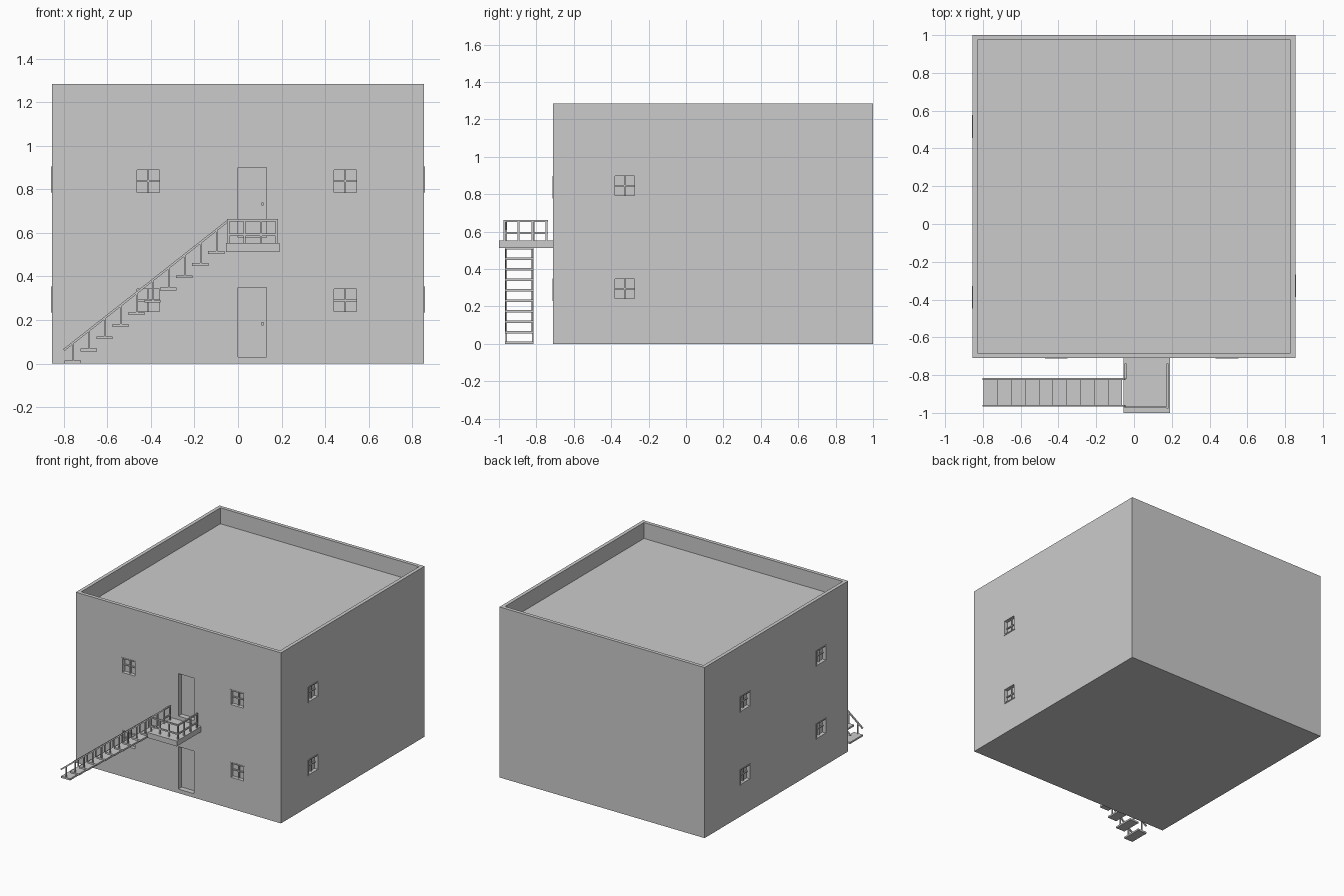
import bpy
import bmesh
from mathutils import Vector

cube = bpy.data.objects.get("Cube")
if cube:
    bpy.data.objects.remove(cube, do_unlink=True)

grey = bpy.data.materials.new("plain_grey")
grey.use_nodes = True
grey.diffuse_color = (0.6, 0.6, 0.6, 1)
grey.node_tree.nodes["Principled BSDF"].inputs["Base Color"].default_value = (0.6, 0.6, 0.6, 1)


def add_box(bm, low, high):
    low, high = Vector(low), Vector(high)
    verts = bmesh.ops.create_cube(bm, size=1)["verts"]
    for v in verts:
        v.co = (low + high) / 2 + v.co * (high - low)


def add_bar(bm, start, end, width=0.01):
    """Square bar between two points, ends included."""
    start, end = Vector(start), Vector(end)
    axis = end - start
    turn = axis.to_track_quat("Z", "Y")
    for v in bmesh.ops.create_cube(bm, size=1)["verts"]:
        v.co = (start + end) / 2 + turn @ Vector((v.co.x * width, v.co.y * width, v.co.z * axis.length))


def finish(bm, name):
    mesh = bpy.data.meshes.new(name)
    bmesh.ops.recalc_face_normals(bm, faces=bm.faces)
    bm.to_mesh(mesh)
    bm.free()
    mesh.materials.append(grey)
    obj = bpy.data.objects.new(name, mesh)
    bpy.context.collection.objects.link(obj)
    return obj


HALF, FRONT, BACK, TOP, ROOF, WALL = 0.855, -0.71, 1.0, 1.285, 1.165, 0.027


# Wall frames: u runs along the wall, d goes inward from its surface
def front_wall(u, d, z):
    return (u, FRONT + d, z)


def right_hand_wall(u, d, z):
    return (HALF - d, u, z)


def left_hand_wall(u, d, z):
    return (-HALF + d, u, z)


def wall_box(bm, wall, u0, u1, d0, d1, z0, z1):
    a, b = wall(u0, d0, z0), wall(u1, d1, z1)
    add_box(bm, [min(p) for p in zip(a, b)], [max(p) for p in zip(a, b)])


windows = [(wall, u, z)
           for wall, places, heights in ((front_wall, (-0.412, 0.492), (0.29, 0.838)),
                                         (right_hand_wall, (-0.327,), (0.295, 0.845)),
                                         (left_hand_wall, (-0.387, 0.516), (0.295, 0.845)))
           for u in places for z in heights]
doors = [0.03, 0.58]
DOOR_LEFT, DOOR_RIGHT, DOOR_HEIGHT = 0.0, 0.13, 0.32
W = 0.06

# Building block with a sunken roof
bm = bmesh.new()
add_box(bm, (-HALF, FRONT, 0), (HALF, BACK, TOP))
building = finish(bm, "building")

# Openings for roof, windows and doors
bm = bmesh.new()
add_box(bm, (-HALF + WALL, FRONT + WALL, ROOF), (HALF - WALL, BACK - WALL, TOP + 0.1))
for wall, u, z in windows:
    wall_box(bm, wall, u - W, u + W, -0.05, 0.025, z - W, z + W)
for z in doors:
    wall_box(bm, front_wall, DOOR_LEFT, DOOR_RIGHT, -0.05, 0.04, z, z + DOOR_HEIGHT)
cutter = finish(bm, "opening_cutter")
cutter.hide_render = True
cut = building.modifiers.new("openings", "BOOLEAN")
cut.operation = "DIFFERENCE"
cut.solver = "EXACT"
cut.object = cutter
bpy.context.view_layer.objects.active = building
bpy.ops.object.modifier_apply(modifier=cut.name)
bpy.data.objects.remove(cutter, do_unlink=True)

# Window frames with cross bars
bm = bmesh.new()
for wall, u, z in windows:
    t = 0.008
    for s in (-1, 1):
        side = sorted((u + s * W, u + s * (W - t)))
        wall_box(bm, wall, *side, -0.003, 0.026, z - W, z + W)
        edge = sorted((z + s * W, z + s * (W - t)))
        wall_box(bm, wall, u - W + t, u + W - t, -0.003, 0.026, *edge)
    wall_box(bm, wall, u - 0.004, u + 0.004, 0.014, 0.026, z - W, z + W)
    wall_box(bm, wall, u - W, u + W, 0.016, 0.026, z - 0.004, z + 0.004)
finish(bm, "window_frames")

# Door handles
bm = bmesh.new()
for z in doors:
    wall_box(bm, front_wall, 0.108, 0.116, 0.03, 0.041, z + 0.145, z + 0.16)
finish(bm, "door_handles")

# Landing slab
bm = bmesh.new()
add_box(bm, (-0.055, -1.0, 0.513), (0.19, FRONT, 0.553))
finish(bm, "landing")

# Landing railing: front, one side, and the short piece beside the stairs
bm = bmesh.new()
X0, X1, Y0, Y1 = -0.045, 0.178, -0.97, -0.745
floor, mid, rail = 0.55, 0.592, 0.658
posts = [(X0, Y0), (0.03, Y0), (0.105, Y0), (X1, Y0), (X1, -0.895), (X1, -0.82), (X1, Y1),
         (X0, -0.815), (X0, Y1)]
for x, y in posts:
    add_bar(bm, (x, y, floor), (x, y, rail))
for z in (mid, rail):
    add_bar(bm, (X0 - 0.006, Y0, z), (X1 + 0.006, Y0, z))
    add_bar(bm, (X1, Y0 - 0.006, z), (X1, Y1 + 0.006, z))
    add_bar(bm, (X0, -0.821, z), (X0, Y1 + 0.006, z))
finish(bm, "landing_railing")

# Stairs: floating treads, with a post on each side up to the handrail
STEPS, RUN, RISE = 10, 0.0733, 0.056
treads, railing = bmesh.new(), bmesh.new()
low, high = Vector((-0.8, 0, 0.062)), Vector((-0.047, 0, 0.655))
slope = (high.z - low.z) / (high.x - low.x)
for i in range(STEPS):
    x, z = -0.797 + i * RUN, i * RISE
    add_box(treads, (x, -0.967, z), (x + 0.075, -0.815, z + 0.013))
    for y in (-0.962, -0.82):
        px = x + 0.04
        add_bar(railing, (px, y, z + 0.01), (px, y, low.z + (px - low.x) * slope), 0.008)
for y in (-0.962, -0.82):
    add_bar(railing, (low.x, y, low.z), (high.x, y, high.z))
finish(treads, "stair_treads")
finish(railing, "stair_railing")
